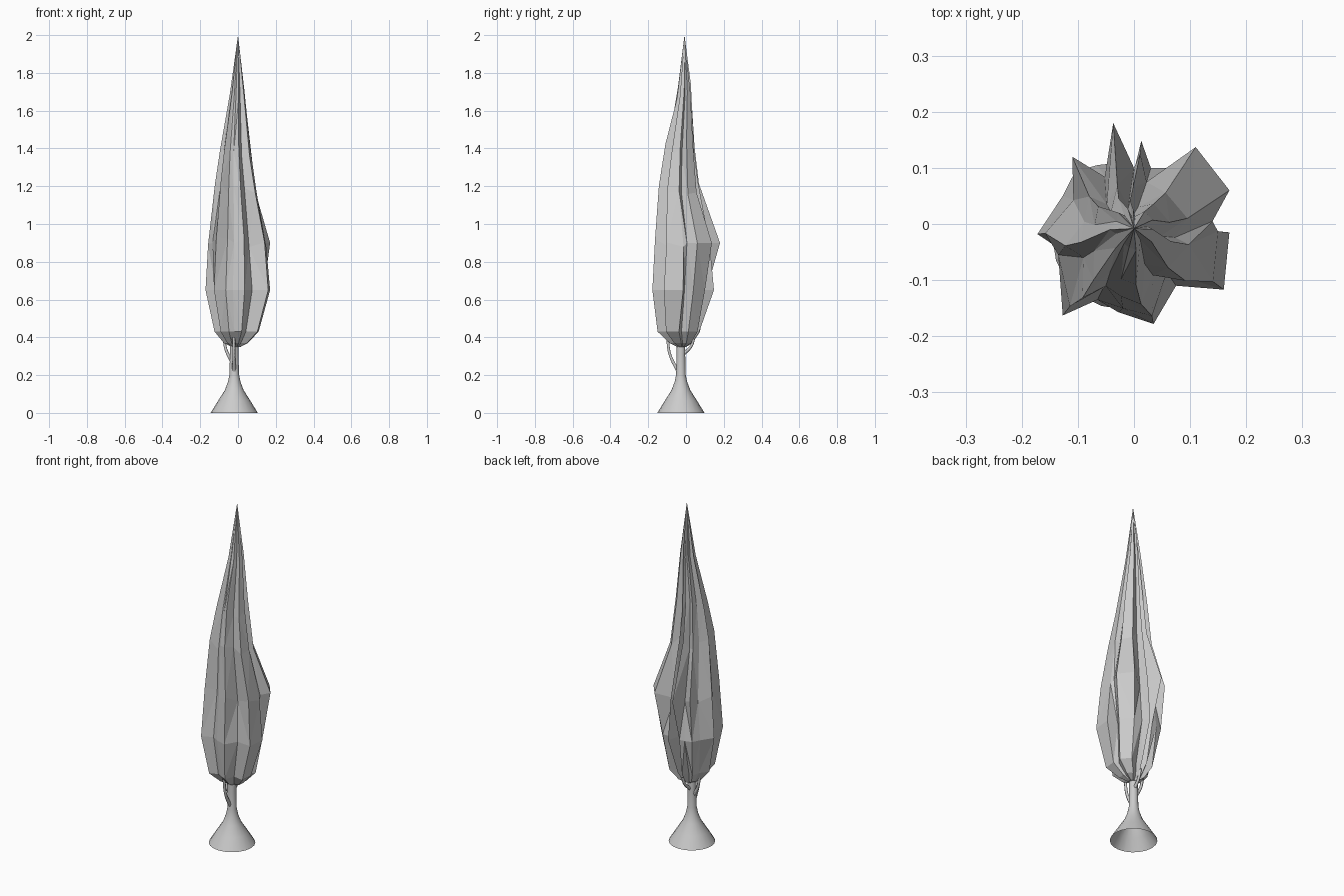
import bpy, bmesh, math, random
from mathutils import Vector

random.seed(4)
cube = bpy.data.objects.get("Cube")
if cube:
    bpy.data.objects.remove(cube)

# One plain grey for the whole tree
grey = bpy.data.materials.new("plain_grey")
grey.use_nodes = True
COLOUR = (0.6, 0.6, 0.6, 1)
grey.diffuse_color = COLOUR
grey.node_tree.nodes["Principled BSDF"].inputs["Base Color"].default_value = COLOUR


def finish(name, bm, smooth=False):
    mesh = bpy.data.meshes.new(name)
    bm.to_mesh(mesh)
    bm.free()
    mesh.materials.append(grey)
    for poly in mesh.polygons:
        poly.use_smooth = smooth
    obj = bpy.data.objects.new(name, mesh)
    bpy.context.collection.objects.link(obj)
    return obj


def bridge(bm, rings):
    for low, high in zip(rings, rings[1:]):
        n = len(low)
        for i in range(n):
            j = (i + 1) % n
            bm.faces.new((low[i], low[j], high[j], high[i]))


# Flared trunk, open underneath
TRUNK_X, TRUNK_Y, SIDES = -0.02, -0.027, 20
profile = [(0.125, 0), (0.085, 0.065), (0.05, 0.12), (0.033, 0.165),
           (0.025, 0.205), (0.023, 0.3), (0.023, 0.42)]
bm = bmesh.new()
rings = []
for r, z in profile:
    rings.append([bm.verts.new((TRUNK_X + r * math.cos(math.tau * i / SIDES),
                                TRUNK_Y + r * math.sin(math.tau * i / SIDES), z))
                  for i in range(SIDES)])
bridge(bm, rings)
finish("trunk", bm, True)


# Thin branches that curve out of the trunk into the foliage
def branch(name, angle, start, reach, end):
    curve = bpy.data.curves.new(name, "CURVE")
    curve.dimensions = "3D"
    curve.bevel_depth = 0.008
    curve.bevel_resolution = 1
    curve.resolution_u = 5
    spline = curve.splines.new("BEZIER")
    path = [(0.012, start), (0.8 * reach, (start + end) / 2), (reach, end)]
    spline.bezier_points.add(len(path) - 1)
    for point, (out, z) in zip(spline.bezier_points, path):
        point.co = (TRUNK_X + out * math.cos(angle), TRUNK_Y + out * math.sin(angle), z)
        point.handle_left_type = point.handle_right_type = "AUTO"
    spline.bezier_points[0].radius = 1.3
    curve.materials.append(grey)
    obj = bpy.data.objects.new(name, curve)
    bpy.context.collection.objects.link(obj)


branch("front_branch", math.radians(-92), 0.215, 0.072, 0.4)
branch("right_branch", math.radians(172), 0.27, 0.055, 0.4)
branch("back_branch", math.radians(80), 0.31, 0.07, 0.4)

# Foliage columns: x, y at the widest point, level of that point, width elsewhere
columns = [(0.17, -0.015, 3, 0.88), (0.14, 0.005, 4, 0.8), (0.17, 0.06, 4, 0.85),
           (0.11, 0.137, 4, 0.82), (0.03, 0.1, 3, 0.75), (0.013, 0.148, 3, 0.85),
           (0, 0.1, 4, 0.75), (-0.037, 0.18, 4, 0.67), (-0.065, 0.105, 3, 0.8),
           (-0.11, 0.12, 4, 0.88), (-0.127, 0.05, 3, 0.85), (-0.172, -0.018, 3, 0.92),
           (-0.135, -0.055, 4, 0.8), (-0.127, -0.163, 3, 0.9), (-0.065, -0.135, 3, 0.85),
           (-0.02, -0.15, 4, 0.97), (0.035, -0.178, 3, 0.92), (0.075, -0.11, 3, 0.78),
           (0.16, -0.117, 3, 0.88)]
# Foliage levels: height, width, centre x, centre y
levels = [(0.35, 0.15, -0.01, -0.02), (0.37, 0.38, -0.01, -0.02),
          (0.43, 0.7, -0.005, -0.027), (0.65, 1, -0.008, -0.012),
          (0.9, 1, 0, 0), (1.19, 0.66, -0.01, -0.027),
          (1.4, 0.48, -0.013, -0.024), (1.7, 0.23, -0.004, -0.006)]
bm = bmesh.new()
rings = []
for k, (z, width, cx, cy) in enumerate(levels):
    ring = []
    for x, y, peak, other in columns:
        if k == peak:
            scale, mx, my = 1, 0, 0
        else:
            # Valleys sink further in towards the tip
            scale, mx, my = width * (other if k in (3, 4) else 0.3 + 0.75 * other), cx, cy
        wobble = random.uniform(-0.04, 0.04) if k > 3 and k != peak else 0
        ring.append(bm.verts.new((x * scale + mx, y * scale + my, z + wobble)))
    rings.append(ring)
bridge(bm, rings)
bm.faces.new(reversed(rings[0]))
tip = bm.verts.new((0, -0.008, 2))
for i, vert in enumerate(rings[-1]):
    bm.faces.new((vert, rings[-1][(i + 1) % len(columns)], tip))
bmesh.ops.triangulate(bm, faces=bm.faces[:])
bmesh.ops.recalc_face_normals(bm, faces=bm.faces[:])
finish("foliage", bm)
